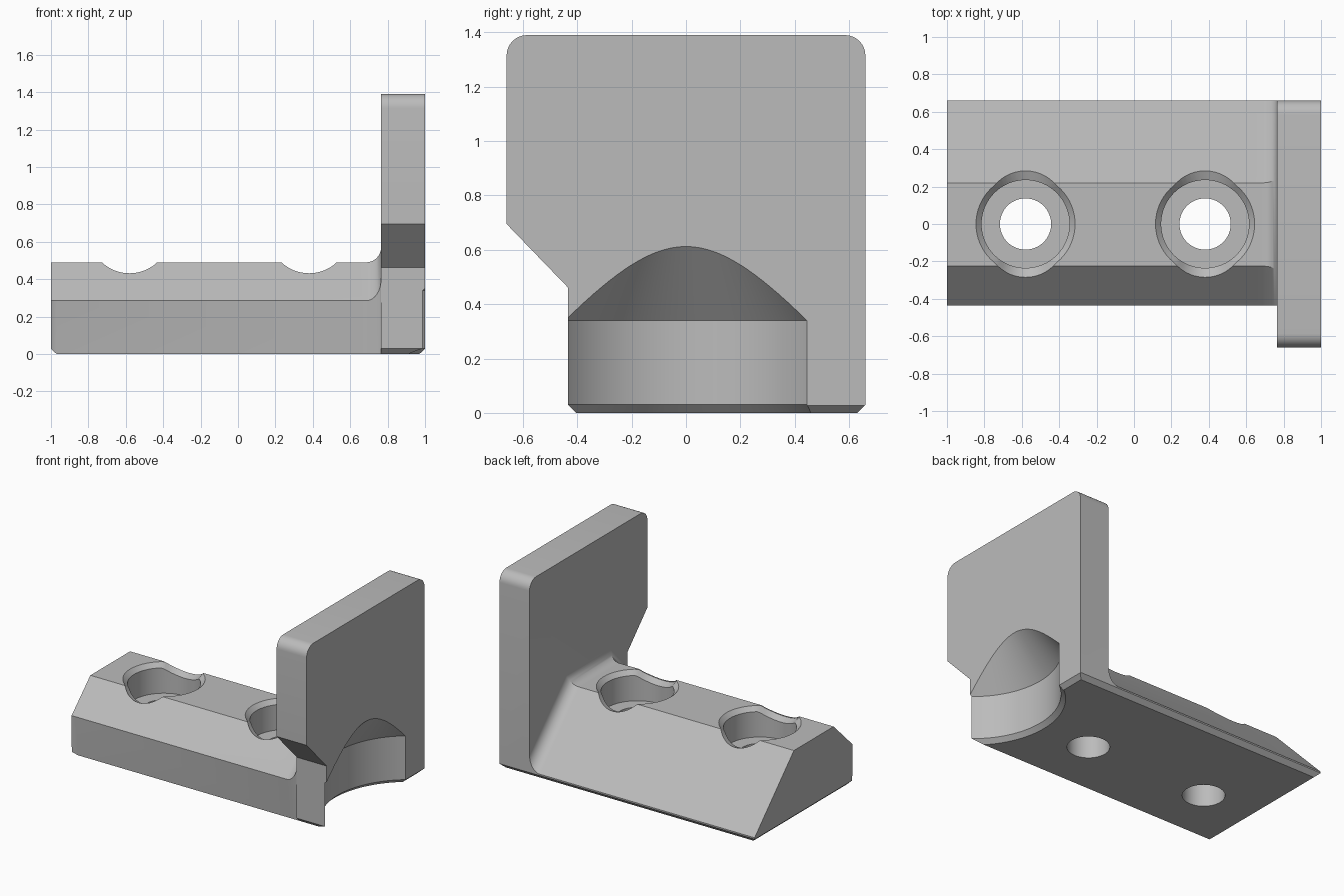
import bpy, bmesh
from math import sin, cos, pi, sqrt

cube = bpy.data.objects.get("Cube")
if cube:
    bpy.data.objects.remove(cube, do_unlink=True)

grey = bpy.data.materials.new("plain grey")
grey.use_nodes = True
colour = (0.5, 0.5, 0.5, 1)
grey.diffuse_color = colour
grey.node_tree.nodes["Principled BSDF"].inputs["Base Color"].default_value = colour


def loft(name, rings):
    """Closed solid skinned through rings with equal point counts."""
    bm = bmesh.new()
    loops = [[bm.verts.new(p) for p in ring] for ring in rings]
    n = len(loops[0])
    for a, b in zip(loops, loops[1:]):
        for i in range(n):
            j = (i + 1) % n
            bm.faces.new((a[i], a[j], b[j], b[i]))
    bm.faces.new(loops[0])
    bm.faces.new(loops[-1])
    bmesh.ops.recalc_face_normals(bm, faces=bm.faces)
    mesh = bpy.data.meshes.new(name)
    bm.to_mesh(mesh)
    bm.free()
    mesh.materials.append(grey)
    obj = bpy.data.objects.new(name, mesh)
    bpy.context.collection.objects.link(obj)
    return obj


def combine(target, tool, operation):
    """Apply a boolean and discard the tool."""
    tool.hide_render = True
    bpy.context.view_layer.objects.active = target
    mod = target.modifiers.new(operation.title(), 'BOOLEAN')
    mod.operation = operation
    mod.solver = 'EXACT'
    mod.object = tool
    bpy.ops.object.modifier_apply(modifier=mod.name)
    bpy.data.objects.remove(tool, do_unlink=True)


front, back, edge = -0.435, 0.66, 0.03
top, inner = 0.49, 0.765
fillet = 0.08


def base_section(x, lift=0.0, end=False):
    """Sloped bar section; lift offsets its upper faces outward."""
    rise = lift * sqrt(2)
    slip = lift * (sqrt(2) - 1)
    inset = 0.002 if end else edge
    floor = edge - 0.002 if end else 0
    points = [(front + inset, floor), (back - inset, floor), (back, edge),
              (back, 0.04 + rise), (0.22 + slip, top + lift),
              (-0.225 - slip, top + lift), (front, 0.285 + rise)]
    return [(x, y, z) for y, z in points]


def plate_section(x, end=False):
    """Upright plate outline with rounded top corners."""
    inset = 0.002 if end else edge
    floor = edge - 0.002 if end else 0
    points = [(front + inset, floor), (back - inset, floor), (back, edge)]
    r, height = 0.075, 1.39
    for side, start in ((1, 0), (-1, pi / 2)):
        for i in range(9):
            a = start + pi / 2 * i / 8
            points.append((side * (back - r) + r * cos(a), height - r + r * sin(a)))
    points += [(-back, 0.695), (front, 0.462), (front, edge)]
    return [(x, y, z) for y, z in points]


# Sloped bar with a concave fillet where it meets the plate
sections = [base_section(-1, end=True), base_section(-1 + edge)]
for i in range(11):
    a = pi / 2 * i / 10
    sections.append(base_section(inner - fillet + fillet * sin(a), fillet * (1 - cos(a))))
sections.append(base_section(inner + 0.06, fillet))
bracket = loft("angle_bracket", sections)

# Upright plate
plate = loft("upright_plate", [plate_section(inner), plate_section(1 - edge),
                               plate_section(1, end=True)])
combine(bracket, plate, 'UNION')


def circle(cx, shape, count=64):
    """Ring about a vertical axis; shape gives radius and height per angle."""
    ring = []
    for i in range(count):
        a = 2 * pi * i / count
        r, z = shape(a)
        ring.append((cx + r * cos(a), r * sin(a), z))
    return ring


def dip(a):
    return max(0, (abs(sin(a)) - 0.79) / 0.21)


def rim(a):
    r = 0.265 + 0.02 * dip(a)
    return r, min(top, 0.71 - r * abs(sin(a)))


# Stepped screw holes, with a chamfer that follows the slopes
for x in (-0.58, 0.38):
    shapes = [lambda a: (0.137, -0.1), lambda a: (0.137, 0.28),
              lambda a: (0.235, 0.28), lambda a: (0.235, 0.46 - 0.055 * dip(a)),
              rim, lambda a: (rim(a)[0], 0.7)]
    combine(bracket, loft("hole_cutter", [circle(x, s) for s in shapes]), 'DIFFERENCE')

# Round recess with a conical roof in the outer face
profile = [(0.61, -0.02), (0.56, edge), (0.56, 0.34), (0.002, 1.03)]
rings = [circle(1.34, lambda a, p=p: p, 128) for p in profile]
combine(bracket, loft("recess_cutter", rings), 'DIFFERENCE')

bpy.ops.object.select_all(action='DESELECT')
bracket.select_set(True)
bpy.context.view_layer.objects.active = bracket
bpy.ops.object.shade_smooth_by_angle(angle=pi / 7)
